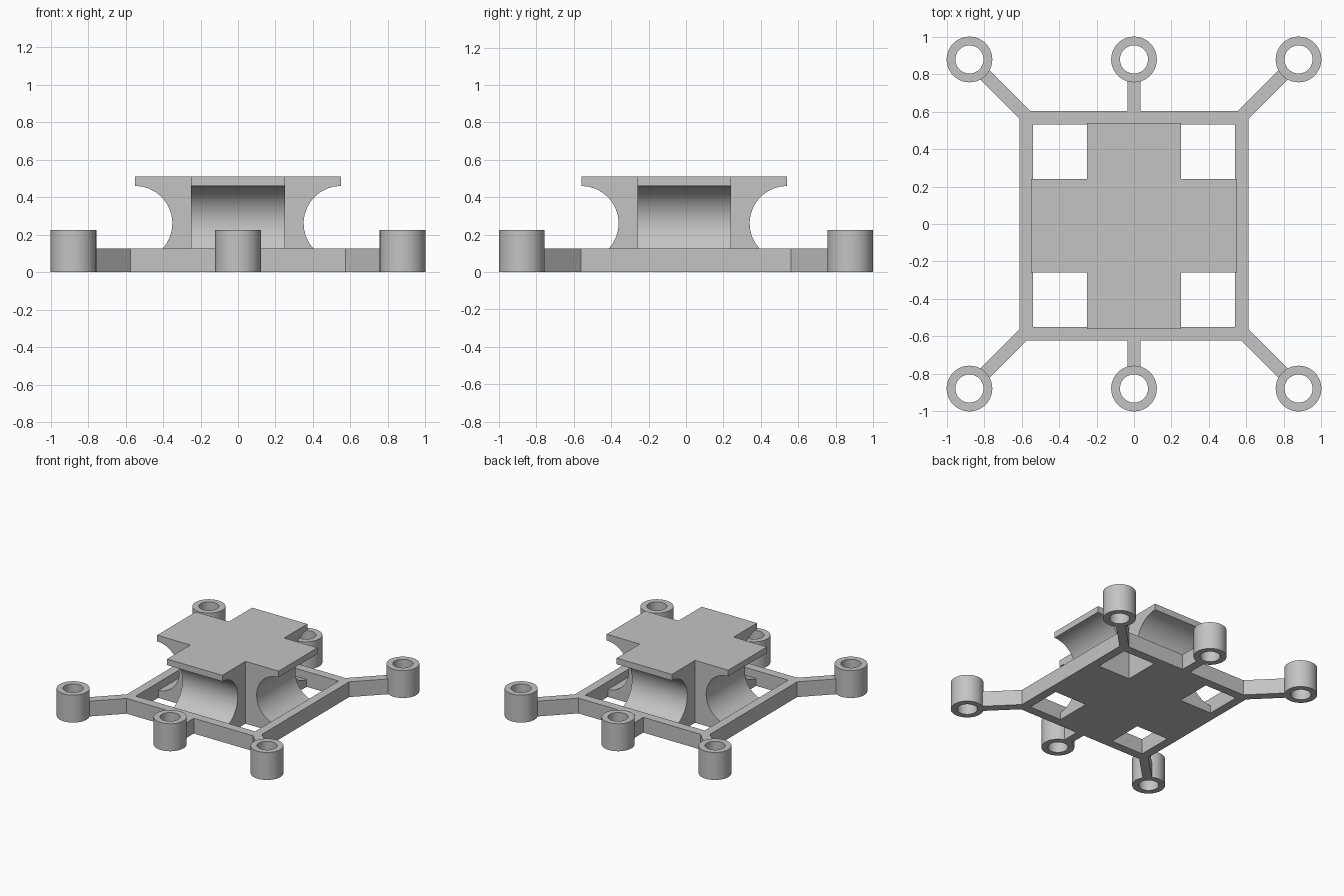
import bpy, bmesh, math
from mathutils import Matrix, Vector

if "Cube" in bpy.data.objects:
    bpy.data.objects.remove(bpy.data.objects["Cube"], do_unlink=True)

grey = bpy.data.materials.new("light grey")
grey.use_nodes = True
COLOUR = (0.55, 0.55, 0.55, 1)
grey.diffuse_color = COLOUR
grey.node_tree.nodes["Principled BSDF"].inputs["Base Color"].default_value = COLOUR

MID_Y = -0.01          # frame and column sit slightly off centre
HALF_X, HALF_Y = 0.612, 0.612
DECK = 0.125           # height of frame and arms
PEG = 0.878            # tube centre distance
ARM = 0.035            # half width of an arm


def finish(name, bm):
    bmesh.ops.remove_doubles(bm, verts=bm.verts, dist=1e-5)
    bmesh.ops.recalc_face_normals(bm, faces=bm.faces)
    mesh = bpy.data.meshes.new(name)
    bm.to_mesh(mesh)
    bm.free()
    mesh.materials.append(grey)
    obj = bpy.data.objects.new(name, mesh)
    bpy.context.collection.objects.link(obj)
    bpy.ops.object.select_all(action='DESELECT')
    obj.select_set(True)
    bpy.context.view_layer.objects.active = obj
    bpy.ops.object.shade_smooth_by_angle(angle=math.radians(30))
    return obj


def prism(name, points, height):
    """Outline in the ground plane raised to a height."""
    bm = bmesh.new()
    face = bm.faces.new([bm.verts.new((x, y, 0)) for x, y in points])
    out = bmesh.ops.extrude_face_region(bm, geom=[face], use_keep_orig=True)
    top = [v for v in out["geom"] if isinstance(v, bmesh.types.BMVert)]
    bmesh.ops.translate(bm, verts=top, vec=(0, 0, height))
    return finish(name, bm)


def ring(name, outer, inner, height):
    """Hollow wall between two outlines with equal point counts."""
    bm = bmesh.new()
    loops = [[bm.verts.new((x, y, z)) for x, y in pts]
             for pts, z in ((outer, 0), (outer, height), (inner, height), (inner, 0))]
    n = len(outer)
    for a, b in zip(loops, loops[1:] + loops[:1]):
        for i in range(n):
            j = (i + 1) % n
            bm.faces.new((a[i], a[j], b[j], b[i]))
    return finish(name, bm)


def rect(hx, hy, cy):
    return [(-hx, cy - hy), (hx, cy - hy), (hx, cy + hy), (-hx, cy + hy)]


def circle(cx, cy, r, n=40):
    return [(cx + r * math.cos(math.tau * i / n), cy + r * math.sin(math.tau * i / n))
            for i in range(n)]


# Square base frame
ring("base_frame", rect(HALF_X, HALF_Y, MID_Y), rect(0.54, 0.54, MID_Y), DECK)

# Tubes and the arms that carry them
for sy, row in ((-1, "front"), (1, "back")):
    edge = HALF_Y + sy * MID_Y
    for sx, side in ((-1, "right"), (0, "middle"), (1, "left")):
        cx, cy = sx * PEG, sy * PEG
        ring(f"{row}_{side}_tube", circle(cx, cy, 0.122), circle(cx, cy, 0.075), 0.225)
        if sx == 0:
            pts = [(-ARM, edge), (ARM, edge), (ARM, PEG - 0.112), (-ARM, PEG - 0.112)]
        else:
            d = ARM * math.sqrt(2)
            tip = PEG - 0.11 / math.sqrt(2)
            pts = [(HALF_X, HALF_X - d), (HALF_X, edge), (edge - d, edge),
                   (tip - d / 2, tip + d / 2), (tip + d / 2, tip - d / 2)]
        mx = sx or 1
        prism(f"{row}_{side}_arm", [(x * mx, y * sy) for x, y in pts], DECK)

# Cross-shaped column: four wings with a round groove, closed by a core
CORE, TOP, REACH, R, AXIS = 0.25, 0.51, 0.55, 0.2, 0.26
groove = [math.radians(267 - 177 * i / 16) for i in range(17)]
profile = ([(CORE, 0), (0.54, 0)]
           + [(REACH + R * math.cos(a), AXIS + R * math.sin(a)) for a in groove]
           + [(REACH, TOP), (CORE, TOP)])
bm = bmesh.new()
for k in range(4):
    turn = Matrix.Rotation(k * math.pi / 2, 4, 'Z')
    a, b = [[bm.verts.new(turn @ Vector((u, s * CORE, z))) for u, z in profile]
            for s in (-1, 1)]
    bm.faces.new(a)
    bm.faces.new(b)
    for i in range(len(profile) - 1):
        bm.faces.new((a[i], a[i + 1], b[i + 1], b[i]))
for z in (0, TOP):
    bm.faces.new([bm.verts.new((x, y, z)) for x, y in rect(CORE, CORE, 0)])
bmesh.ops.translate(bm, verts=bm.verts, vec=(0, MID_Y, 0))
finish("cross_column", bm)
